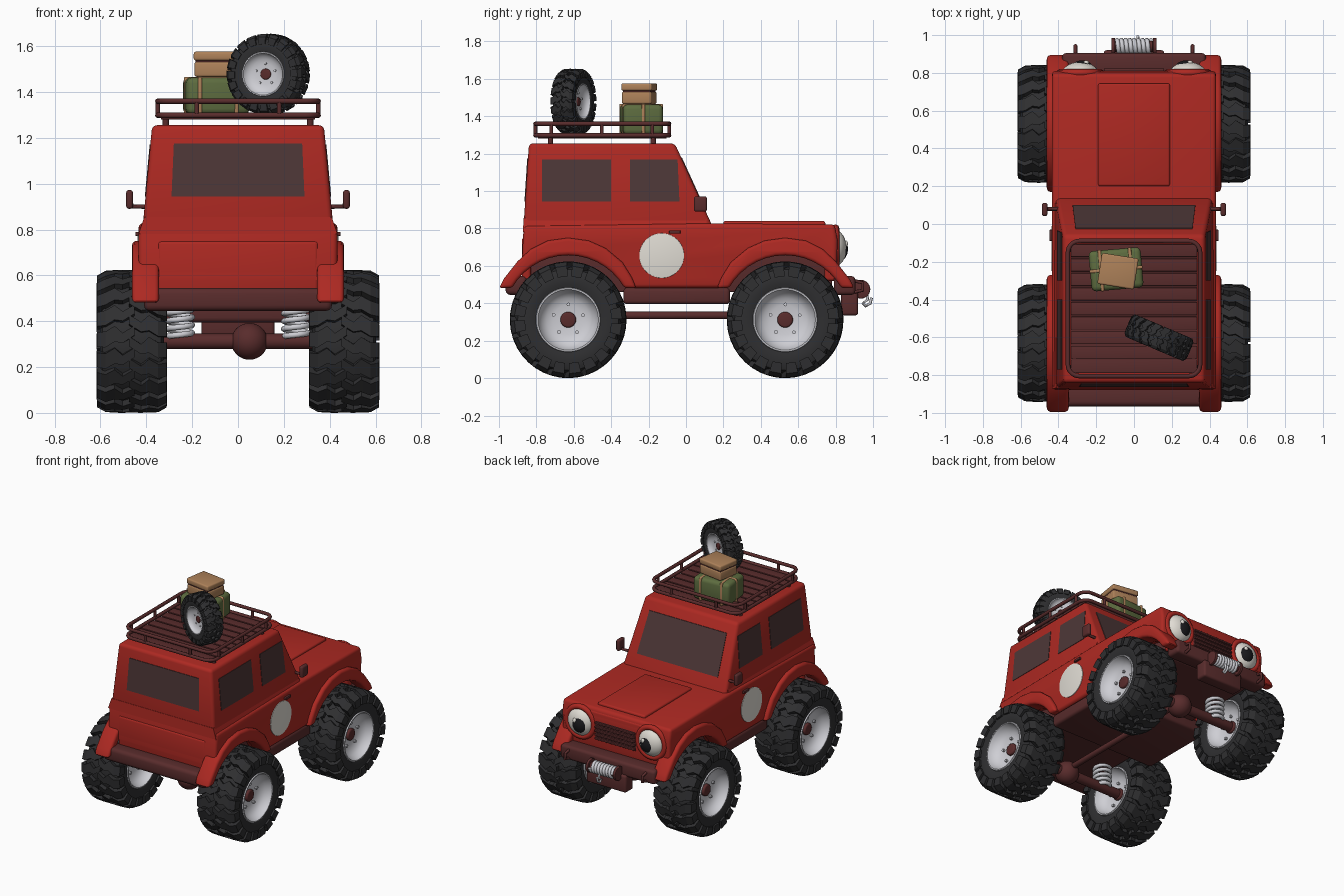
import bpy, bmesh, math
from math import sin, cos, pi, radians, sqrt
from mathutils import Matrix, Vector

if "Cube" in bpy.data.objects:
    bpy.data.objects.remove(bpy.data.objects["Cube"])

def material(name, r, g, b):
    m = bpy.data.materials.new(name)
    m.diffuse_color = (r, g, b, 1)
    m.use_nodes = True
    m.node_tree.nodes["Principled BSDF"].inputs["Base Color"].default_value = m.diffuse_color
    return m

RED = material("red_paint", .42, .022, .016)
BROWN = material("brown_trim", .10, .025, .025)
GLASS = material("window_tint", .075, .038, .038)
RUBBER = material("rubber", .028, .028, .03)
METAL = material("pale_metal", .62, .62, .66)
WHITE = material("white", .75, .72, .66)
BLACK = material("black", .01, .01, .012)
GREEN = material("green_canvas", .11, .15, .05)
TAN = material("tan_leather", .42, .22, .10)

def activate(ob):
    bpy.ops.object.select_all(action='DESELECT')
    ob.select_set(True)
    bpy.context.view_layer.objects.active = ob

def add(name, bm, mat, bevel=0, matrix=None, angle=35):
    bmesh.ops.recalc_face_normals(bm, faces=bm.faces)
    me = bpy.data.meshes.new(name)
    bm.to_mesh(me)
    bm.free()
    ob = bpy.data.objects.new(name, me)
    bpy.context.collection.objects.link(ob)
    me.materials.append(mat)
    if matrix:
        ob.matrix_world = matrix
    activate(ob)
    if bevel:
        mod = ob.modifiers.new("bevel", 'BEVEL')
        mod.width, mod.segments = bevel, 3
        mod.limit_method, mod.angle_limit = 'ANGLE', radians(40)
        bpy.ops.object.modifier_apply(modifier="bevel")
    bpy.ops.object.shade_smooth_by_angle(angle=radians(angle))
    return ob

def box(name, x, y, z, mat, bevel=.008, matrix=None):
    bm = bmesh.new()
    bmesh.ops.create_cube(bm, size=1)
    for v in bm.verts:
        v.co = Vector([(r[0] + r[1]) / 2 + c * (r[1] - r[0]) for r, c in zip((x, y, z), v.co)])
    return add(name, bm, mat, bevel, matrix)

def prism(name, profile, x0, x1, mat, bevel=.015):
    bm = bmesh.new()
    f = bm.faces.new([bm.verts.new((x0, y, z)) for y, z in profile])
    for v in bmesh.ops.extrude_face_region(bm, geom=[f])["geom"]:
        if isinstance(v, bmesh.types.BMVert):
            v.co.x = x1
    return add(name, bm, mat, bevel)

def hull(name, pts, mat, bevel=0):
    bm = bmesh.new()
    for p in pts:
        bm.verts.new(p)
    bmesh.ops.convex_hull(bm, input=bm.verts)
    bmesh.ops.dissolve_limit(bm, angle_limit=.01, verts=bm.verts, edges=bm.edges)
    return add(name, bm, mat, bevel)

def rod(name, a, b, r, mat, bevel=.004, seg=24):
    a, b = Vector(a), Vector(b)
    bm = bmesh.new()
    bmesh.ops.create_cone(bm, cap_ends=True, segments=seg, radius1=r, radius2=r, depth=(b - a).length)
    rot = (b - a).to_track_quat('Z', 'Y').to_matrix().to_4x4()
    bmesh.ops.transform(bm, matrix=Matrix.Translation((a + b) / 2) @ rot, verts=bm.verts)
    return add(name, bm, mat, bevel)

def ball(name, loc, scale, mat):
    bm = bmesh.new()
    bmesh.ops.create_uvsphere(bm, u_segments=28, v_segments=18, radius=1)
    bmesh.ops.transform(bm, matrix=Matrix.Translation(loc) @ Matrix.Diagonal((*scale, 1)), verts=bm.verts)
    return add(name, bm, mat)

def tube(name, pts, r, mat, cyclic=False):
    cu = bpy.data.curves.new(name, 'CURVE')
    cu.dimensions, cu.bevel_depth, cu.bevel_resolution, cu.use_fill_caps = '3D', r, 2, True
    sp = cu.splines.new('POLY')
    sp.points.add(len(pts) - 1)
    for q, p in zip(sp.points, pts):
        q.co = (*p, 1)
    sp.use_cyclic_u = cyclic
    ob = bpy.data.objects.new(name, cu)
    bpy.context.collection.objects.link(ob)
    cu.materials.append(mat)
    activate(ob)
    bpy.ops.object.convert(target='MESH')
    bpy.ops.object.shade_smooth_by_angle(angle=radians(50))

# --- wheels: tyre with chevron lugs, dished rim, bolts and hub
AXLES, WZ, N = (-.63, .53), .312, 20
bm = bmesh.new()
def lathe(bm, profile, n):
    rings = [[bm.verts.new((x, r * cos(2 * pi * i / n), r * sin(2 * pi * i / n))) for i in range(n)] for x, r in profile]
    for a, b in zip(rings, rings[1:]):
        for i in range(n):
            bm.faces.new((a[i], a[i - 1], b[i - 1], b[i]))
    return rings

half = [(.128, .16), (.138, .19), (.14, .24), (.128, .27), (.08, .284)]
lathe(bm, [(-x, r) for x, r in half] + [(0, .286)] + [(x, r) for x, r in half[::-1]], 48)
lug = [(-.012, .311, 0), (.04, .312, .11), (.075, .311, .05), (.115, .309, .13), (.152, .288, .13), (.154, .232, .13)]
for side in (1, -1):
    for i in range(N):
        a0 = 2 * pi * (i + (side < 0) * .5) / N
        secs = []
        for j, (x, r, off) in enumerate(lug):
            xi, ri = (x, r - .035) if j < 4 else (x - .03, r - .01 * (5 - j))
            w = .07 if j < 2 else .112
            secs.append([bm.verts.new((side * px, pr * cos(a0 + off + d), pr * sin(a0 + off + d)))
                         for px, pr, d in ((x, r, -w), (x, r, w), (xi, ri, w), (xi, ri, -w))])
        for s, t in zip(secs, secs[1:]):
            for k in range(4):
                bm.faces.new((s[k], s[k - 1], t[k - 1], t[k]))
        bm.faces.new(secs[0])
        bm.faces.new(secs[-1])
tyre = add("tyre", bm, RUBBER, angle=25)
bm = bmesh.new()
dish = [(.128, .174), (.14, .17), (.14, .162), (.12, .155), (.095, .14), (.075, .115), (.065, .08), (.062, .03)]
for s in (1, -1):
    rings = lathe(bm, [(s * x, r) for x, r in dish], 40)
    bm.faces.new(rings[-1])
    for k in range(5):
        a = 2 * pi * k / 5 + .3
        m = Matrix.Translation((s * .068, .082 * cos(a), .082 * sin(a))) @ Matrix.Rotation(pi / 2, 4, 'Y')
        bmesh.ops.create_cone(bm, cap_ends=True, segments=8, radius1=.01, radius2=.01, depth=.024, matrix=m)
rim = add("rim", bm, METAL)
hub = rod("hub", (-.082, 0, 0), (.082, 0, 0), .042, BROWN, .01)
places = [Matrix.Translation((s * .463, y, WZ)) for y in AXLES for s in (1, -1)]
places.append(Matrix.Translation((.132, -.602, 1.478)) @ Matrix.Rotation(radians(67), 4, 'Z') @ Matrix.Diagonal((.42, .575, .565, 1)))
for part in (tyre, rim, hub):
    part.matrix_world = places[0]
    for label, m in zip(("front_left", "rear_right", "rear_left", "spare"), places[1:]):
        c = part.copy()
        c.name = label + "_" + part.name
        c.matrix_world = m
        bpy.context.collection.objects.link(c)

# --- lower body with wheel arches, fender flares
def arc(c, r, y0, y1, n=14):
    a0, a1 = (math.acos(max(-1, min(1, (y - c) / r))) for y in (y0, y1))
    return [(c + r * cos(a0 + (a1 - a0) * i / n), WZ + r * sin(a0 + (a1 - a0) * i / n)) for i in range(n + 1)]

dx = sqrt(.36 ** 2 - .17 ** 2)
body = arc(AXLES[0], .36, -.88, AXLES[0] + dx) + arc(AXLES[1], .36, AXLES[1] - dx, .805)
prism("lower_body", body + [(.81, .74), (.795, .822), (.1, .828), (-.868, .815)], -.434, .434, RED, .022)
flare = [(-.37, .48), (-.345, .53), (-.27, .625), (-.2, .69), (-.11, .735), (0, .75), (.11, .735), (.2, .695), (.29, .62), (.34, .54), (.365, .48)]
d2 = sqrt(.345 ** 2 - .17 ** 2)
for c, f, label in ((AXLES[0], 1, "rear"), (AXLES[1], -1, "front")):
    for s in (1, -1):
        prism(label + "_fender", [(c + f * y, z) for y, z in flare] + [(c + f * (y - c), z) for y, z in arc(c, .345, c + d2, c - d2)],
              s * .345, s * .462, RED, .018)
box("rear_panel", (-.35, .35), (-.878, -.83), (.52, .75), RED, .015)
box("front_panel", (-.36, .36), (.74, .805), (.52, .80), RED, .015)
box("underbody", (-.31, .31), (-.86, .78), (.46, .75), BROWN)
box("floor_pan", (-.425, .425), (-.335, .235), (.395, .483), BROWN, .02)
box("hood_panel", (-.19, .19), (.2, .745), (.81, .84), RED, .012)

# --- cabin, sloping shoulder and windows
def side_x(z): return .415 - (z - .82) * .093
def shield_y(z): return -.06 + (1.255 - z) * .455
def back_y(z): return -.868 + (z - .82) * .065
hull("cabin", [(s * side_x(z), f(z), z) for s in (1, -1) for z in (.80, 1.255) for f in (shield_y, back_y)], RED, .022)
hull("shoulder", [(s * x, y, z) for s in (1, -1) for x, z, e in ((.434, .78, .004), (.409, .855, 0)) for y in (-.868 - e, .11)], RED)
for f, w0, w1, z0, z1, d, label in ((shield_y, .325, .31, .91, 1.18, .004, "windshield"), (back_y, .29, .28, .945, 1.175, -.004, "rear_window")):
    hull(label, [(s * w, f(z) + e, z) for s in (1, -1) for w, z in ((w0, z0), (w1, z1)) for e in (d, -d)], GLASS)
for s in (1, -1):
    for y, label in (((-.77, -.77, -.4, -.4), "rear_side_window"), ((-.30, -.30, -.035, -.045), "door_window")):
        zs = (.945, 1.17, .945, 1.17)
        hull(label, [(s * (side_x(z) + e), a, z) for a, z in zip(y, zs) for e in (.003, -.006)], GLASS)
    # door trim, round door plate, mirror
    box("door_handle", (s * .425, s * .448), (-.09, -.03), (.772, .79), BROWN, .004)
    rod("door_disc", (s * .42, -.13, .655), (s * .438, -.13, .655), .12, WHITE, .002, 40)
    tube("mirror_arm", [(s * .39, .08, .9), (s * .46, .08, .9), (s * .472, .08, .92)], .01, BROWN)
    box("mirror", (s * .458, s * .488), (.042, .112), (.89, .972), BROWN, .012)

# --- headlight eyes and grille
for s in (1, -1):
    ball("eye", (s * .285, .79, .695), (.1, .068, .1), WHITE)
    ball("iris", (s * .275, .81, .69), (.066, .056, .07), BLACK)
    ball("glint", (s * .275 + .022, .854, .718), (.015, .012, .017), WHITE)
    ring = [(s * .285 + .107 * cos(a * pi / 18), .80, .695 + .107 * sin(a * pi / 18)) for a in range(36)]
    tube("headlight_ring", ring, .02, RED, True)
box("grille_back", (-.165, .165), (.79, .81), (.6, .745), BROWN)
for i in range(5):
    box("grille_slat", (-.16, .16), (.80, .824), (.607 + i * .028, .621 + i * .028), BROWN, .004)

# --- bumpers, winch and hooks
box("rear_bumper", (-.41, .41), (-.965, -.85), (.445, .545), BROWN, .025)
box("front_bumper", (-.38, .38), (.79, .905), (.445, .545), BROWN, .02)
box("winch_mount", (-.16, .16), (.83, .92), (.335, .46), BROWN, .015)
def helix(axis, c, r, length, turns):
    out = []
    for i in range(turns * 14 + 1):
        a, t = i * 2 * pi / 14, length * (i / (turns * 14) - .5)
        p = (r * cos(a), r * sin(a), t) if axis == 'Z' else (t, r * cos(a), r * sin(a))
        out.append(Vector(c) + Vector(p))
    return out
rod("winch_drum", (-.1, .94, .475), (.1, .94, .475), .03, BROWN)
tube("winch_cable", helix('X', (0, .94, .475), .034, .18, 8), .012, METAL)
tube("winch_hook", [(.02, .965, .45), (.02, .972, .42), (.02, .945, .40), (.02, .96, .385), (.02, .985, .40), (.02, .992, .43)], .008, METAL)
for s in (1, -1):
    rod("winch_end", (s * .1, .935, .475), (s * .12, .935, .475), .05, BROWN)
    tube("tow_loop", [(s * .31, .9, .52), (s * .31, .945, .51), (s * .31, .945, .47), (s * .31, .9, .46)], .01, BROWN)

# --- axles, differentials, springs, drive shaft
for y in AXLES:
    rod("axle", (-.42, y, WZ), (.42, y, WZ), .034, BROWN)
    ball("differential", (.05, y, WZ), (.08, .08, .08), BROWN)
    for s in (1, -1):
        tube("spring", helix('Z', (s * .253, y, .4), .053, .17, 5), .013, METAL)
rod("drive_shaft", (.05, -.6, .335), (.05, .5, .335), .02, BROWN)

# --- roof rack
def loop(w, y0, y1, z, r=.06):
    cs = ((w - r, y1 - r, 0), (r - w, y1 - r, 90), (r - w, y0 + r, 180), (w - r, y0 + r, 270))
    return [(x + r * cos(radians(a + k * 18)), y + r * sin(radians(a + k * 18)), z) for x, y, a in cs for k in range(6)]
for z in (1.298, 1.36):
    tube("rack_rail", loop(.35, -.805, -.09, z), .012, BROWN, True)
box("rack_floor", (-.335, .335), (-.79, -.105), (1.28, 1.289), BROWN, 0)
for i in range(9):
    y = -.79 + i * .077
    box("rack_slat", (-.335, .335), (y, y + .068), (1.282, 1.3), BROWN, .004)
for s in (1, -1):
    for y in (-.72, -.45, -.18):
        rod("rack_post", (s * .35, y, 1.295), (s * .35, y, 1.36), .01, BROWN, 0, 12)
    for y in (-.805, -.09):
        rod("rack_post", (s * .18, y, 1.295), (s * .18, y, 1.36), .01, BROWN, 0, 12)
    for y in (-.725, -.175):
        rod("rack_foot", (s * .315, y, 1.24), (s * .315, y, 1.295), .014, BROWN, 0, 12)

# --- luggage
M = Matrix.Translation((-.095, -.24, 1.297)) @ Matrix.Rotation(radians(5), 4, 'Z')
box("green_bag", (-.138, .138), (-.107, .107), (.005, .166), GREEN, .025, M)
for x in (-.08, .08):
    box("bag_strap", (x - .009, x + .009), (-.11, .11), (.003, .169), TAN, .006, M)
box("bag_strap_long", (-.141, .141), (-.009, .009), (.003, .169), TAN, .006, M)
M = Matrix.Translation((-.085, -.25, 1.466)) @ Matrix.Rotation(radians(-9), 4, 'Z')
box("tan_case", (-.095, .095), (-.08, .08), (0, .066), TAN, .01, M)
box("tan_case_seam", (-.09, .09), (-.075, .075), (.06, .076), BROWN, 0, M)
box("tan_case_lid", (-.098, .098), (-.083, .083), (.071, .11), TAN, .01, M)
